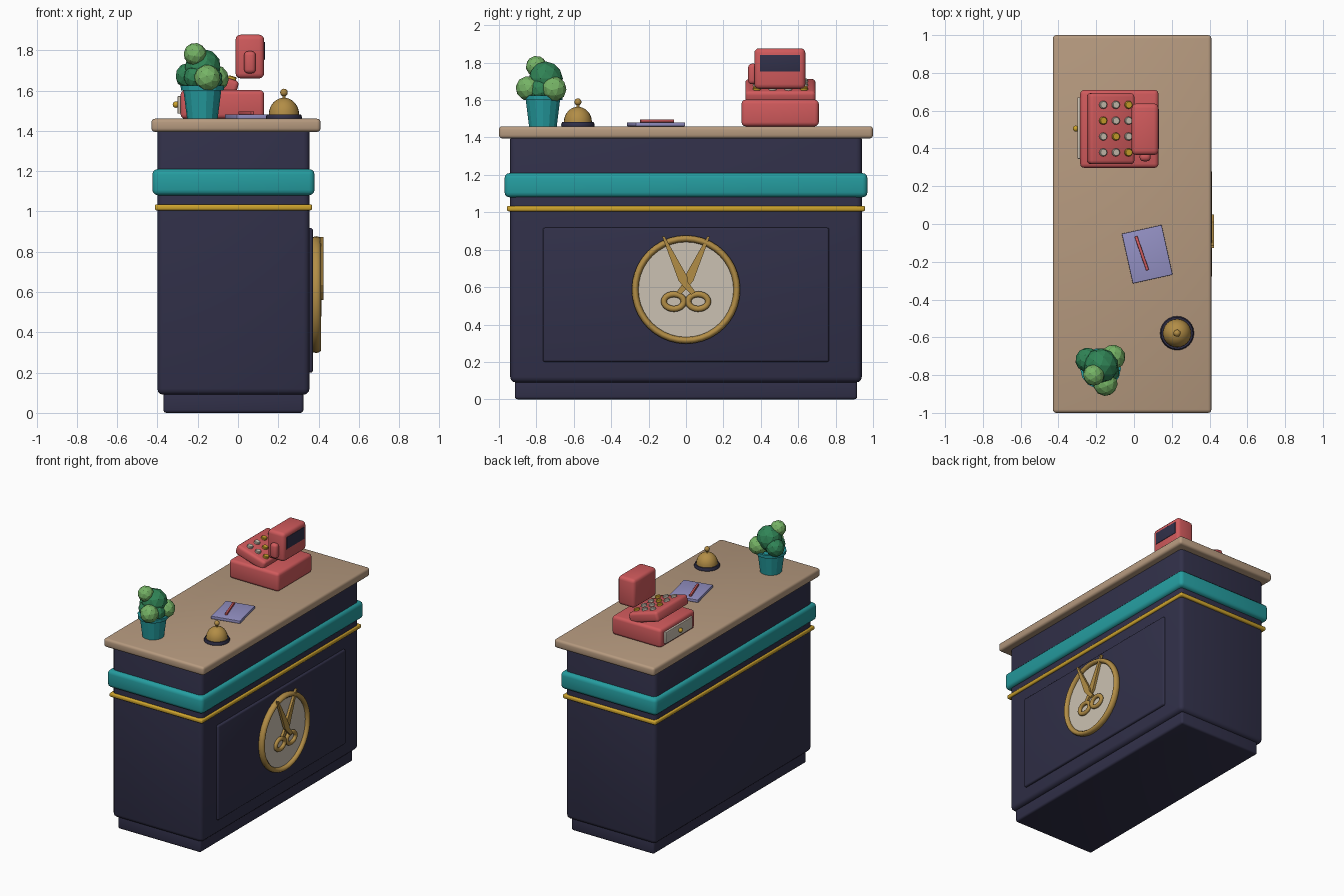
import bpy, bmesh, math
from mathutils import Matrix, Vector

if "Cube" in bpy.data.objects:
    bpy.data.objects.remove(bpy.data.objects["Cube"])


def material(name, rgb):
    linear = [((c / 255 + 0.055) / 1.055) ** 2.4 for c in rgb] + [1]
    m = bpy.data.materials.new(name)
    m.use_nodes = True
    m.diffuse_color = linear
    bsdf = m.node_tree.nodes["Principled BSDF"]
    bsdf.inputs["Base Color"].default_value = linear
    bsdf.inputs["Roughness"].default_value = 0.7
    return m


NAVY = material("navy", (49, 48, 73))
WOOD = material("wood", (182, 154, 127))
TEAL = material("teal", (37, 157, 160))
GOLD = material("gold", (205, 163, 45))
BRASS = material("brass", (178, 141, 70))
CREAM = material("cream", (203, 193, 178))
RED = material("red", (208, 90, 92))
LILAC = material("lilac", (148, 145, 196))
LEAF = material("dark green", (48, 132, 86))
LIGHT_LEAF = material("light green", (118, 180, 102))


def finish(name, bm, mat, location=(0, 0, 0), rotation=(0, 0, 0), smooth=40):
    bmesh.ops.recalc_face_normals(bm, faces=bm.faces)
    mesh = bpy.data.meshes.new(name)
    bm.to_mesh(mesh)
    bm.free()
    mesh.materials.append(mat)
    obj = bpy.data.objects.new(name, mesh)
    bpy.context.collection.objects.link(obj)
    obj.location, obj.rotation_euler = location, rotation
    if smooth:
        bpy.ops.object.select_all(action="DESELECT")
        obj.select_set(True)
        bpy.context.view_layer.objects.active = obj
        bpy.ops.object.shade_smooth_by_angle(angle=math.radians(smooth))
    return obj


def block(name, x, y, z, mat, bevel=0.0, rotation=(0, 0, 0)):
    """Box between (low, high) pairs, with rounded edges."""
    lo, hi = Vector((x[0], y[0], z[0])), Vector((x[1], y[1], z[1]))
    bm = bmesh.new()
    bmesh.ops.create_cube(bm, size=1, matrix=Matrix.Diagonal((*(hi - lo), 1)))
    if bevel:
        bmesh.ops.bevel(bm, geom=bm.edges[:], offset=bevel, segments=3,
                        profile=0.5, affect="EDGES")
    return finish(name, bm, mat, (lo + hi) / 2, rotation)


def lathe(name, profile, mat, location, sides=24, rotation=(0, 0, 0), smooth=40):
    bm = bmesh.new()
    verts = [bm.verts.new((r, 0, z)) for r, z in profile]
    edges = [bm.edges.new(pair) for pair in zip(verts, verts[1:])]
    bmesh.ops.spin(bm, geom=verts + edges, axis=(0, 0, 1), cent=(0, 0, 0),
                   angle=math.tau, steps=sides)
    bmesh.ops.remove_doubles(bm, verts=bm.verts, dist=0.0002)
    return finish(name, bm, mat, location, rotation, smooth)


def ring(name, ry, rz, minor, depth, mat, location):
    """Oval ring facing +x."""
    bm = bmesh.new()
    rows = []
    for i in range(40):
        a = math.tau * i / 40
        row = []
        for j in range(10):
            b = math.tau * j / 10
            k = minor * math.cos(b)
            row.append(bm.verts.new((depth * math.sin(b), (ry + k) * math.cos(a),
                                     (rz + k) * math.sin(a))))
        rows.append(row)
    for i in range(40):
        a, b = rows[i - 1], rows[i]
        for j in range(10):
            bm.faces.new((a[j - 1], a[j], b[j], b[j - 1]))
    return finish(name, bm, mat, location, smooth=60)


def plate(name, outline, x, thickness, mat):
    """Outline in y and z, extruded along x."""
    bm = bmesh.new()
    face = bm.faces.new([bm.verts.new((x, y, z)) for y, z in outline])
    out = bmesh.ops.extrude_face_region(bm, geom=[face])["geom"]
    bmesh.ops.translate(bm, vec=(thickness, 0, 0),
                        verts=[v for v in out if isinstance(v, bmesh.types.BMVert)])
    return finish(name, bm, mat, smooth=0)


# Counter
block("plinth", (-0.37, 0.325), (-0.915, 0.915), (0, 0.11), NAVY, 0.015)
block("counter_body", (-0.4, 0.355), (-0.94, 0.94), (0.09, 1.42), NAVY, 0.03)
block("teal_band", (-0.425, 0.38), (-0.97, 0.97), (1.08, 1.21), TEAL, 0.027)
block("gold_trim", (-0.413, 0.368), (-0.957, 0.957), (1.005, 1.035), GOLD, 0.01)
block("counter_top", (-0.43, 0.41), (-1, 1), (1.395, 1.46), WOOD, 0.018)
block("side_panel", (0.33, 0.372), (-0.765, 0.765), (0.2, 0.918), NAVY, 0.012)

# Round emblem with scissors
EMBLEM_Z = 0.587
lathe("emblem_disc", [(0, 0), (0.28, 0), (0.28, 0.025), (0, 0.025)], CREAM,
      (0.362, 0, EMBLEM_Z), 40, (0, math.pi / 2, 0))
ring("emblem_ring", 0.272, 0.272, 0.018, 0.025, BRASS, (0.388, 0, EMBLEM_Z))
BLADE = [(-0.128, 0.872), (-0.115, 0.872), (0.008, 0.655), (0.012, 0.625),
         (0.05, 0.575), (0.03, 0.56), (-0.012, 0.6), (-0.04, 0.635)]
for side, label, front in ((1, "right", 0.424), (-1, "left", 0.41)):
    plate(label + "_blade", [(side * y, z) for y, z in BLADE], front - 0.018, 0.018, BRASS)
    ring(label + "_finger_loop", 0.053, 0.039, 0.016, 0.014, BRASS,
         (0.4, side * 0.065, 0.523))

# Potted plant
lathe("plant_pot", [(0, 0), (0.076, 0), (0.094, 0.14), (0.106, 0.14), (0.108, 0.165),
                    (0.09, 0.165), (0.09, 0.145), (0, 0.145)],
      TEAL, (-0.177, -0.765, 1.46), 14, smooth=0)
LEAVES = [(-0.175, -0.75, 1.715, 0.092, LEAF), (-0.213, -0.8, 1.78, 0.057, LIGHT_LEAF),
          (-0.112, -0.705, 1.66, 0.067, LIGHT_LEAF), (-0.152, -0.845, 1.663, 0.066, LIGHT_LEAF),
          (-0.245, -0.72, 1.672, 0.066, LEAF), (-0.14, -0.78, 1.655, 0.065, LEAF),
          (-0.21, -0.79, 1.665, 0.06, LEAF)]
for n, (x, y, z, r, mat) in enumerate(LEAVES):
    bm = bmesh.new()
    bmesh.ops.create_icosphere(bm, subdivisions=2, radius=r)
    finish(f"leaf_clump_{n}", bm, mat, (x, y, z), (n, n * 2, 0), 0)

# Desk bell
BELL = (0.228, -0.578, 1.46)
lathe("bell_base", [(0, 0), (0.088, 0), (0.09, 0.008), (0.084, 0.022), (0, 0.022)], NAVY, BELL)
dome = [(0.075 * math.cos(a * math.pi / 16), 0.022 + 0.082 * math.sin(a * math.pi / 16))
        for a in range(8)]
lathe("bell_dome", [(0, 0.02)] + dome + [(0, 0.104)], BRASS, BELL)
lathe("bell_stem", [(0, 0.09), (0.008, 0.09), (0.008, 0.125), (0, 0.125)], BRASS, BELL, 12)
knob = [(0.019 * math.sin(a * math.pi / 8), -0.019 * math.cos(a * math.pi / 8))
        for a in range(9)]
lathe("bell_knob", knob, BRASS, (BELL[0], BELL[1], 1.59), 16)

# Notepad and pen
block("notepad", (-0.038, 0.178), (-0.295, -0.025), (1.46, 1.481), LILAC, 0.003,
      (0, 0, math.radians(12.5)))
block("pen", (0.033, 0.049), (-0.25, -0.06), (1.481, 1.497), RED, 0.003,
      (0, 0, math.radians(19)))

# Cash register
block("register_base", (-0.285, 0.13), (0.297, 0.71), (1.46, 1.602), RED, 0.022)
block("register_drawer", (-0.3, -0.27), (0.345, 0.67), (1.485, 1.572), CREAM, 0.004)
lathe("drawer_knob", knob, GOLD, (-0.308, 0.505, 1.53), 12).scale = (0.85, 0.85, 0.85)

# Sloping keyboard with its keys
TILT = math.radians(17)
block("keyboard", (-0.25, 0.002), (0.317, 0.693), (1.608, 1.683), RED, 0.02, (0, TILT, 0))
spin = Matrix.Rotation(TILT, 3, "Y")
for row in range(4):
    for col in range(3):
        spot = Vector((-0.124, 0.505, 1.6455)) + spin @ Vector(
            (0.016 + (col - 1) * 0.07, (row - 1.5) * 0.084, 0.035))
        lathe(f"key_{row}_{col}", [(0, 0), (0.021, 0), (0.021, 0.014), (0.017, 0.018), (0, 0.018)],
              GOLD if (row + col) % 3 == 2 else CREAM, spot, 12, (0, TILT, 0))

# Customer display
block("display_case", (-0.012, 0.13), (0.365, 0.638), (1.66, 1.877), RED, 0.025)
block("display_screen", (0.125, 0.133), (0.396, 0.61), (1.752, 1.842), NAVY, 0.002)
block("display_handle", (0.03, 0.088), (0.332, 0.38), (1.685, 1.795), RED, 0.02)
